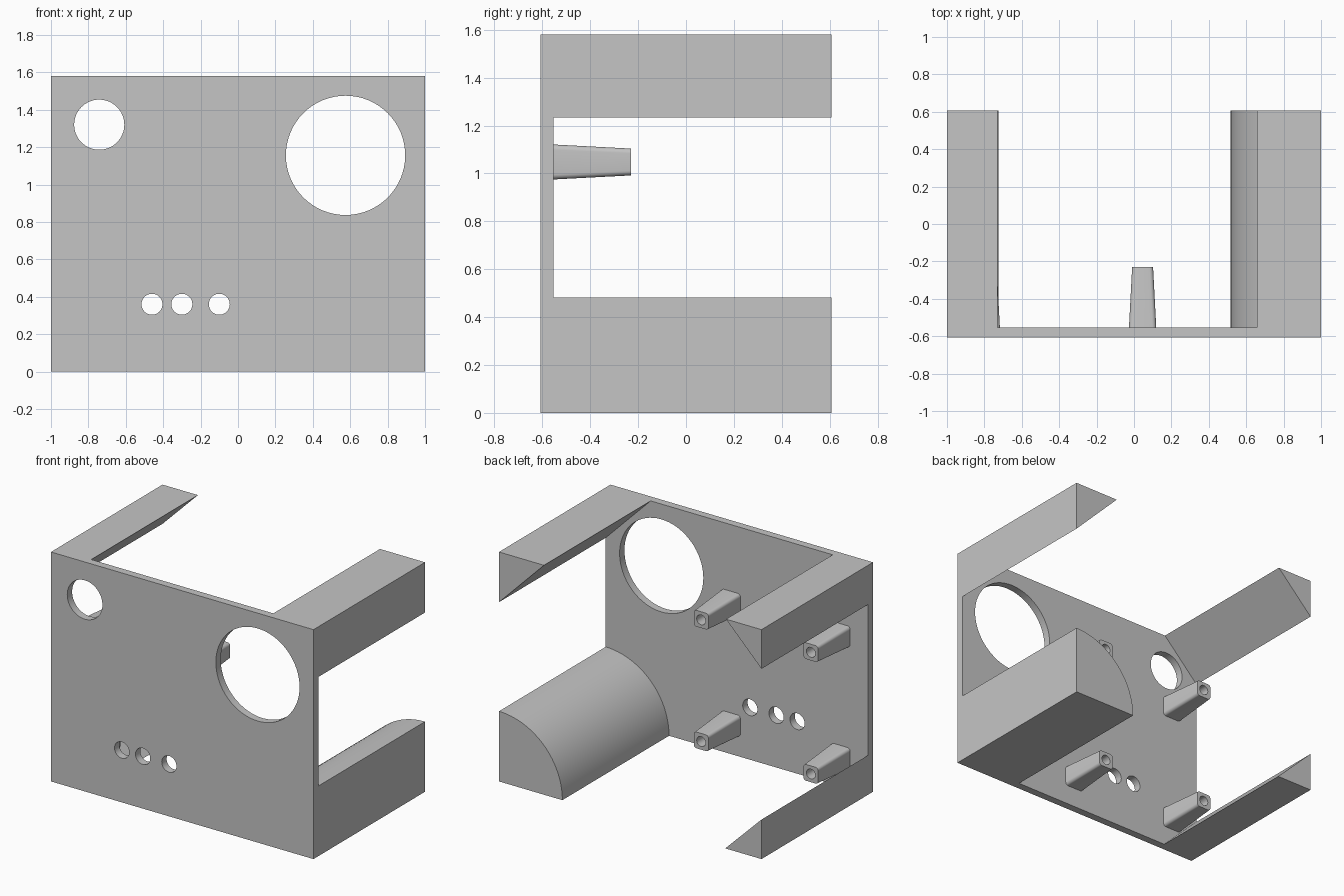
import bpy, bmesh, math

cube = bpy.data.objects.get("Cube")
if cube:
    bpy.data.objects.remove(cube, do_unlink=True)

FRONT, INNER, BACK, TOP = -0.607, -0.554, 0.607, 1.58

grey = bpy.data.materials.new("light_grey")
grey.use_nodes = True
colour = (0.56, 0.56, 0.56, 1)
grey.diffuse_color = colour
grey.node_tree.nodes["Principled BSDF"].inputs["Base Color"].default_value = colour


def loft(name, rings):
    """Skin a stack of equal-length rings and cap the ends."""
    bm = bmesh.new()
    loops = [[bm.verts.new(p) for p in ring] for ring in rings]
    n = len(loops[0])
    for a, b in zip(loops, loops[1:]):
        for i in range(n):
            j = (i + 1) % n
            bm.faces.new((a[i], a[j], b[j], b[i]))
    bm.faces.new(loops[0])
    bm.faces.new(loops[-1])
    bmesh.ops.remove_doubles(bm, verts=bm.verts, dist=1e-5)
    bmesh.ops.recalc_face_normals(bm, faces=bm.faces)
    mesh = bpy.data.meshes.new(name)
    bm.to_mesh(mesh)
    bm.free()
    mesh.materials.append(grey)
    obj = bpy.data.objects.new(name, mesh)
    bpy.context.collection.objects.link(obj)
    return obj


def prism(name, outline, y0, y1):
    return loft(name, [[(x, y, z) for x, z in outline] for y in (y0, y1)])


def arc(cx, cz, r, start, end, steps):
    angles = [start + (end - start) * i / steps for i in range(steps + 1)]
    return [(cx + r * math.cos(a), cz + r * math.sin(a)) for a in angles]


def activate(obj):
    bpy.ops.object.select_all(action="DESELECT")
    obj.select_set(True)
    bpy.context.view_layer.objects.active = obj


def combine(target, tool, operation):
    activate(target)
    mod = target.modifiers.new(operation, "BOOLEAN")
    mod.operation, mod.solver, mod.object = operation, "EXACT", tool
    bpy.ops.object.modifier_apply(modifier=mod.name)
    bpy.data.objects.remove(tool, do_unlink=True)


def smooth(obj):
    activate(obj)
    bpy.ops.object.shade_smooth_by_angle(angle=math.radians(30))


# Front panel
panel = prism("panel_with_rails", [(-1, 0), (1, 0), (1, TOP), (-1, TOP)], FRONT, INNER)

# Corner rails: three triangular ones and one quarter-round
for side, z, width, rise in ((1, TOP, 0.343, -0.346), (-1, TOP, 0.27, -0.27), (-1, 0, 0.276, 0.272)):
    outline = [(side, z), (side * (1 - width), z), (side, z + rise)]
    combine(panel, prism("triangular_rail", outline, FRONT + 0.02, BACK), "UNION")
quarter = [(1, 0)] + arc(1, 0, 0.483, math.pi / 2, math.pi, 24)
combine(panel, prism("quarter_round_rail", quarter, FRONT + 0.02, BACK), "UNION")

# Round openings through the panel
openings = [(-0.742, 1.32, 0.134), (0.575, 1.156, 0.319)]
openings += [(x, 0.36, 0.056) for x in (-0.46, -0.3, -0.1)]
for x, z, r in openings:
    outline = arc(x, z, r, 0, math.tau, 64)[:-1]
    combine(panel, prism("opening_cutter", outline, FRONT - 0.1, INNER + 0.1), "DIFFERENCE")
smooth(panel)


# Tapered standoffs with a screw hole in the tip
def rounded_square(cx, y, cz, half, radius):
    points = []
    corner = half - radius
    for quarter_turn in range(4):
        a = quarter_turn * math.pi / 2
        sx = 1 if quarter_turn in (0, 3) else -1
        sz = 1 if quarter_turn < 2 else -1
        points += arc(cx + sx * corner, cz + sz * corner, radius, a, a + math.pi / 2, 6)
    return [(x, y, z) for x, z in points]


TIP, HOLE = -0.23, 0.034
for side, x in (("left", 0.046), ("right", -0.79)):
    for level, z in (("upper", 1.048), ("lower", 0.21)):
        standoff = loft(f"{level}_{side}_standoff", [
            rounded_square(x, INNER, z, 0.073, 0.022),
            rounded_square(x, TIP, z, 0.056, 0.02),
            rounded_square(x, TIP, z, HOLE, HOLE),
            rounded_square(x, TIP - 0.25, z, HOLE, HOLE),
        ])
        smooth(standoff)
